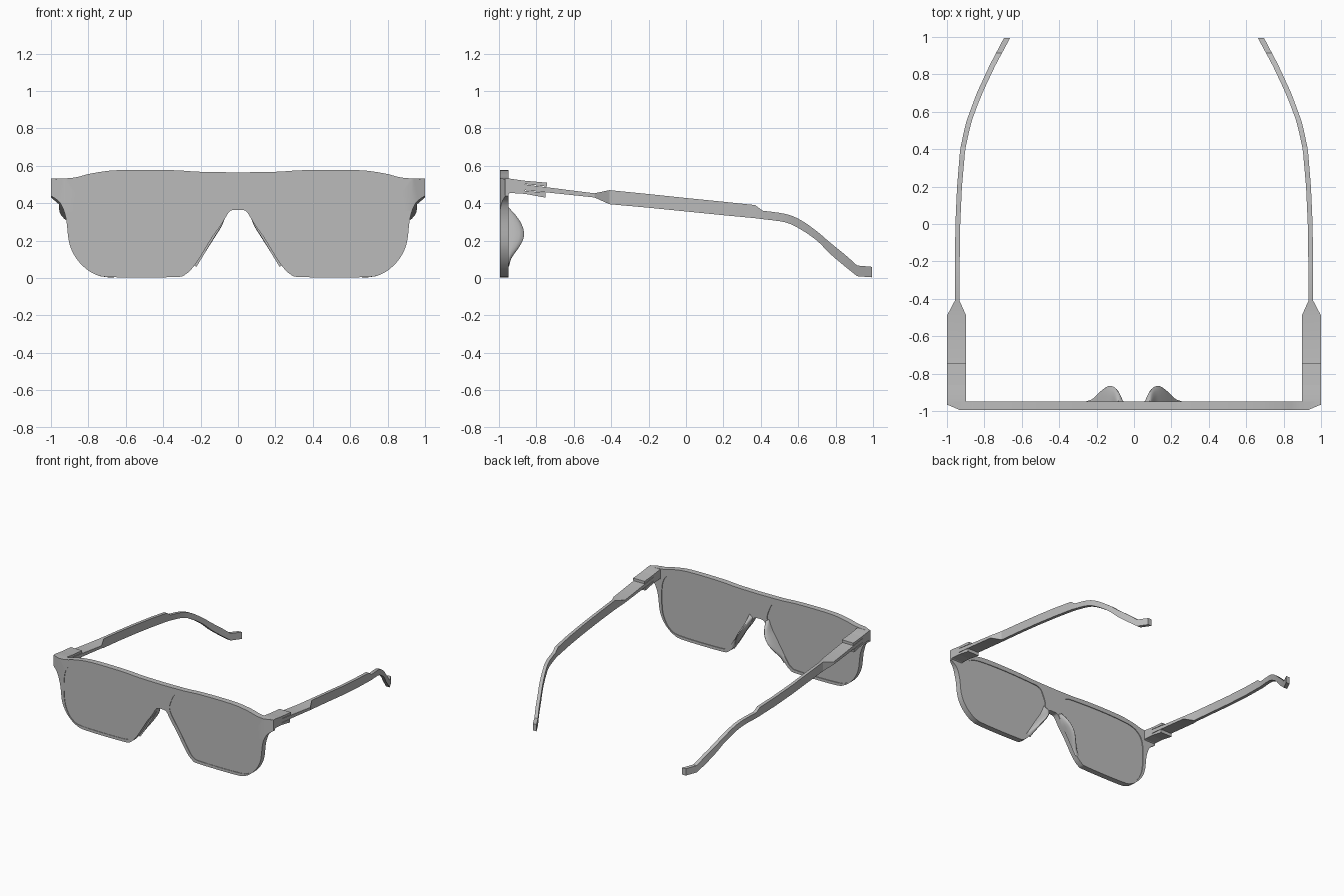
import bpy, bmesh, math
from mathutils import Vector

if "Cube" in bpy.data.objects:
    bpy.data.objects.remove(bpy.data.objects["Cube"], do_unlink=True)

grey = bpy.data.materials.new("plain_grey")
grey.use_nodes = True
tone = (0.5, 0.5, 0.5, 1)
grey.diffuse_color = tone
grey.node_tree.nodes["Principled BSDF"].inputs["Base Color"].default_value = tone

FRONT, BACK, WING = -0.995, -0.948, 0.93
SIDES = (("left", 1), ("right", -1))


def finish(bm, name, angle=30):
    """Turn a bmesh into a named, shaded object."""
    bmesh.ops.recalc_face_normals(bm, faces=bm.faces[:])
    mesh = bpy.data.meshes.new(name)
    bm.to_mesh(mesh)
    bm.free()
    mesh.materials.append(grey)
    obj = bpy.data.objects.new(name, mesh)
    bpy.context.collection.objects.link(obj)
    bpy.ops.object.select_all(action="DESELECT")
    obj.select_set(True)
    bpy.context.view_layer.objects.active = obj
    bpy.ops.object.shade_smooth_by_angle(angle=math.radians(angle))
    return obj


def spline(points, closed=False, steps=4):
    """Smooth curve through points of any dimension."""
    pts = [Vector(p) for p in points]
    n = len(pts)
    pick = (lambda i: pts[i % n]) if closed else (lambda i: pts[max(0, min(i, n - 1))])
    out = []
    for i in range(n if closed else n - 1):
        a, b, c, d = (pick(i + k) for k in (-1, 0, 1, 2))
        for k in range(steps):
            t = k / steps
            out.append(b + (c - a) * (t / 2) + (a * 2 - b * 5 + c * 4 - d) * (t * t / 2)
                       + (b * 3 - a - c * 3 + d) * (t ** 3 / 2))
    if not closed:
        out.append(pts[-1])
    return out


def plate(loops, front, back):
    """Flat slab in the x-z plane; extra loops become holes."""
    bm = bmesh.new()
    for loop in loops:
        vs = [bm.verts.new((p[0], front, p[1])) for p in loop]
        for a, b in zip(vs, vs[1:] + vs[:1]):
            bm.edges.new((a, b))
    bmesh.ops.triangle_fill(bm, edges=bm.edges[:], use_beauty=True)
    grown = bmesh.ops.extrude_face_region(bm, geom=bm.faces[:], use_keep_orig=True)
    moved = [g for g in grown["geom"] if isinstance(g, bmesh.types.BMVert)]
    bmesh.ops.translate(bm, verts=moved, vec=(0, back - front, 0))
    return bm


def loft(bm, rings):
    """Skin a row of closed rings and cap both ends."""
    rows = [[bm.verts.new(p) for p in ring] for ring in rings]
    for r, q in zip(rows, rows[1:]):
        for i in range(len(r)):
            j = (i + 1) % len(r)
            bm.faces.new((r[i], r[j], q[j], q[i]))
    bm.faces.new(rows[0])
    bm.faces.new(rows[-1][::-1])


def box_ring(section, side):
    y, top, low, inner, outer = section
    return [(side * x, y, z) for x, z in
            ((inner, low), (outer, low), (outer, top), (inner, top))]


# Half outline of the front: brow, then end, lower rim and nose arch
brow = spline([(0, .565), (.2, .568), (.36, .577), (.64, .577), (.78, .56),
               (.86, .54), (.92, .533), (1, .53)])
rim = spline([(1, .44), (.95, .4), (.92, .32), (.905, .2), (.88, .13), (.835, .07),
              (.77, .023), (.68, .005), (.35, .005), (.28, .02), (.22, .085),
              (.14, .215), (.09, .285), (.05, .35), (.03, .363), (0, .365)])
half = brow + rim
outline = half + [Vector((-p.x, p.y)) for p in reversed(half) if p.x > 1e-5]

# Lens opening
lens = spline([(.2, .534), (.45, .542), (.65, .538), (.77, .525), (.84, .488),
               (.875, .43), (.886, .33), (.88, .2), (.855, .12), (.81, .062),
               (.72, .03), (.36, .028), (.29, .045), (.25, .09), (.17, .22),
               (.1, .325), (.075, .38), (.077, .42), (.11, .5), (.14, .525)], closed=True)
flip = [Vector((-p.x, p.y)) for p in lens]

# Front frame, with its outer ends swept back
bm = plate([outline, lens, flip], FRONT, BACK)
for side in (1, -1):
    bmesh.ops.bisect_plane(bm, geom=bm.verts[:] + bm.edges[:] + bm.faces[:],
                           plane_co=(side * WING, 0, 0), plane_no=(1, 0, 0))
for v in bm.verts:
    if abs(v.co.x) > WING and v.co.y < FRONT + 0.01:
        v.co.y += (abs(v.co.x) - WING) / (1 - WING) * 0.03
finish(bm, "front_frame")

# Lenses, set slightly into the frame
for label, loop in (("left", lens), ("right", flip)):
    finish(plate([loop], FRONT + 0.004, BACK - 0.006), label + "_lens")

# Temple arm: flat hinge tongue, twist to a tall bar, then a curved ear hook
IN, OUT = .897, 1
bar = [(-.86, .5, .47, IN, OUT), (-.49, .453, .431, IN, OUT),
       (-.41, .47, .395, .933, .958), (-.2, .449, .376, .932, .957),
       (0, .428, .356, .929, .955), (.2, .408, .336, .92, .946), (.37, .39, .32, .905, .932)]
hook = spline([(.41, .36, .315, .9, .927), (.53, .343, .298, .873, .901),
               (.61, .312, .262, .846, .874), (.7, .25, .2, .81, .84),
               (.77, .19, .13, .778, .808), (.85, .125, .062, .74, .771),
               (.915, .067, .01, .705, .737)])
tip = (.995, .06, .004, .662, .695)

# Hinge block and its two prongs
block = [(-.967, .531, .442, IN, OUT), (-.94, .531, .455, IN, OUT), (-.86, .52, .45, IN, OUT)]
upper = [(-.86, .52, .503, IN, OUT), (-.743, .51, .489, IN, OUT)]
lower = [(-.86, .466, .45, IN, OUT), (-.752, .456, .43, IN, OUT)]

for label, side in SIDES:
    bm = bmesh.new()
    loft(bm, [box_ring(s, side) for s in bar + hook + [tip]])
    finish(bm, label + "_temple", 25)
    bm = bmesh.new()
    for part in (block, upper, lower):
        loft(bm, [box_ring(s, side) for s in part])
    finish(bm, label + "_hinge", 25)

# Nose pads: rounded ridges behind the rim (x centre, z, height)
ridge = spline([(.072, .37, .003), (.085, .335, .04), (.105, .29, .07), (.133, .245, .082),
                (.158, .205, .075), (.185, .16, .05), (.215, .11, .016), (.24, .07, .003)])
for label, side in SIDES:
    rings = []
    for x, z, height in ridge:
        ring = []
        for k in range(9):
            a = math.pi * k / 8
            # lean the crest toward the nose
            across = 0.017 * math.cos(a) - 0.1 * height * math.sin(a)
            ring.append((side * (x + across), BACK - 0.004 + (height + 0.004) * math.sin(a),
                         z + across * 0.6))
        rings.append(ring)
    bm = bmesh.new()
    loft(bm, rings)
    finish(bm, label + "_nose_pad", 50)
